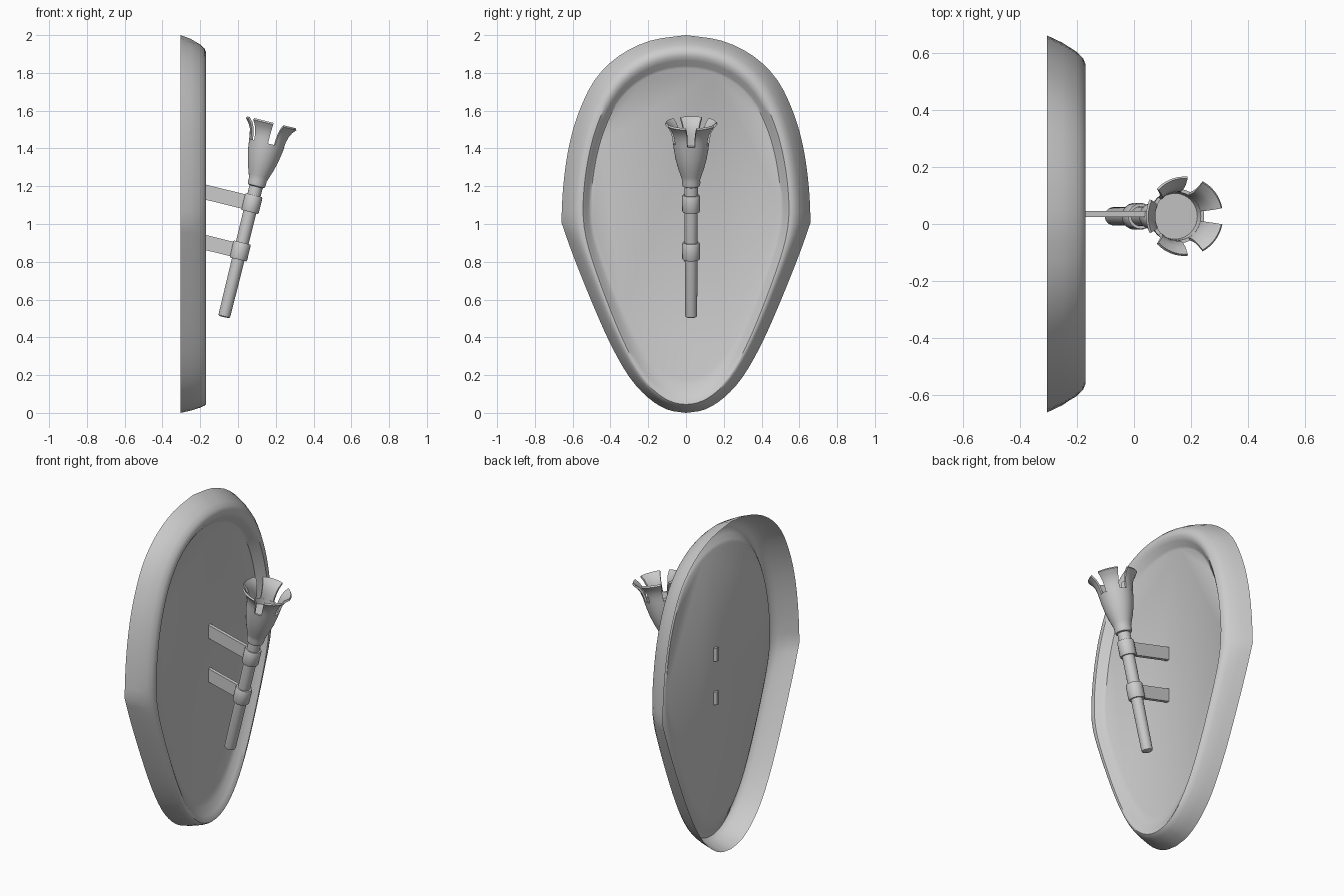
import bpy
from math import sin, cos, pi, radians
from mathutils import Vector, Matrix

if "Cube" in bpy.data.objects:
    bpy.data.objects.remove(bpy.data.objects["Cube"])

# Torch frame: origin at the handle foot, leaning away from the backplate
TILT = radians(13.8)
FOOT_X = -0.072
TORCH = Matrix.Translation((FOOT_X, 0.027, 0.515)) @ Matrix.Rotation(TILT, 4, 'Y')


def make(name, verts, faces, matrix=None, angle=35):
    mesh = bpy.data.meshes.new(name)
    mesh.from_pydata(verts, [], faces)
    if matrix:
        mesh.transform(matrix)
    mesh.update()
    ob = bpy.data.objects.new(name, mesh)
    bpy.context.collection.objects.link(ob)
    bpy.ops.object.select_all(action='DESELECT')
    ob.select_set(True)
    bpy.context.view_layer.objects.active = ob
    bpy.ops.object.shade_smooth_by_angle(angle=radians(angle))
    return ob


def loft(name, rings, cap_start=False, cap_end=False, matrix=None, angle=35):
    n = len(rings[0])
    verts = [v for r in rings for v in r]
    faces = [(k * n + i, k * n + (i + 1) % n, (k + 1) * n + (i + 1) % n, (k + 1) * n + i)
             for k in range(len(rings) - 1) for i in range(n)]
    if cap_start:
        faces.append(tuple(reversed(range(n))))
    if cap_end:
        faces.append(tuple(range(len(verts) - n, len(verts))))
    return make(name, verts, faces, matrix, angle)


def lathe(name, profile, segs=32, **kw):
    rings = [[(r * cos(2 * pi * i / segs), r * sin(2 * pi * i / segs), z)
              for i in range(segs)] for r, z in profile]
    return loft(name, rings, matrix=TORCH, **kw)


def smooth_path(pts, steps=3):
    # Catmull-Rom through the points
    p = [Vector(q) for q in pts]
    p = [2 * p[0] - p[1]] + p + [2 * p[-1] - p[-2]]
    out = []
    for a, b, c, d in zip(p, p[1:], p[2:], p[3:]):
        for s in range(steps):
            t = s / steps
            out.append(0.5 * (2 * b + (c - a) * t + (2 * a - 5 * b + 4 * c - d) * t * t
                              + (3 * b - a - 3 * c + d) * t ** 3))
    return out + [p[-2]]


def relax(pts, times):
    # Round off the corners of a closed outline
    for _ in range(times):
        pts = [p * 0.5 + (pts[i - 1] + pts[(i + 1) % len(pts)]) * 0.25 for i, p in enumerate(pts)]
    return pts


def unit(pts):
    # Rescale an outline to half width 1 and height 0..1
    w = max(p.x for p in pts)
    lo, hi = min(p.y for p in pts), max(p.y for p in pts)
    return [Vector((p.x / w, (p.y - lo) / (hi - lo))) for p in pts]


# Backplate outline: narrow foot, corner at the widest point, round top
lower = [(0, 0), (0.1, 0.018), (0.2, 0.08), (0.3, 0.19), (0.4, 0.365), (0.5, 0.59), (0.6, 0.84), (0.66, 1.01)]
upper = [(0.66, 1.01), (0.65, 1.2), (0.622, 1.4), (0.572, 1.58), (0.485, 1.76), (0.355, 1.89), (0.19, 1.97), (0, 2)]
half = smooth_path(lower)[:-1] + smooth_path(upper)
outline = half + [Vector((-v.x, v.y)) for v in reversed(half[1:-1])]

# Backplate: open behind, raised rim, sunken flat panel
# (x, half width, bottom, top, corner rounding)
steps = [(-0.305, 0.66, 0.0, 2.0, 0), (-0.25, 0.634, 0.012, 1.98, 0), (-0.2, 0.602, 0.028, 1.95, 2),
         (-0.178, 0.58, 0.038, 1.93, 4), (-0.17, 0.56, 0.045, 1.912, 6), (-0.17, 0.545, 0.05, 1.89, 8),
         (-0.185, 0.53, 0.08, 1.866, 8), (-0.207, 0.515, 0.13, 1.838, 8), (-0.217, 0.502, 0.18, 1.823, 8)]
rings = [[(x, v.x * w, lo + (hi - lo) * v.y) for v in unit(relax(outline, n))]
         for x, w, lo, hi, n in steps]
loft("backplate", rings, cap_end=True, angle=40)

# Handle with rounded foot
lathe("handle", [(0.024, -0.008), (0.03, -0.004), (0.032, 0.004), (0.036, 0.72)],
      cap_start=True, cap_end=True)

# Cup with collar, hollow mouth and floor
lathe("cup", [(0.036, 0.703), (0.045, 0.707), (0.049, 0.722), (0.048, 0.74), (0.055, 0.763),
              (0.068, 0.8), (0.081, 0.848), (0.090, 0.895), (0.096, 0.94),
              (0.084, 0.94), (0.08, 0.905)], segs=40, cap_start=True, cap_end=True)

# Five flared petals round the mouth
outer = [(0.0955, 0.935), (0.099, 0.965), (0.106, 0.995), (0.12, 1.022), (0.139, 1.044)]
inner = [(0.084, 0.935), (0.087, 0.968), (0.095, 1.001), (0.11, 1.03), (0.133, 1.053)]
section = outer + inner[::-1]
for k, mid in enumerate((180, 111, 37, -37, -111)):
    rings = []
    for j in range(9):
        a = radians(mid + 50 * (j / 8 - 0.5))
        # reversed so that the faces point outwards
        rings.append([(r * cos(a), r * sin(a), z) for r, z in reversed(section)])
    loft(f"petal_{k + 1}", rings, cap_start=True, cap_end=True, matrix=TORCH)

# Two clamps: collar round the handle and flat arm poking through the panel
for name, z in (("upper", 0.611), ("lower", 0.352)):
    h = 0.046
    lathe(f"{name}_clamp_collar", [(0.033, z - h), (0.044, z - h), (0.047, z - h + 0.006),
                                   (0.047, z + h - 0.006), (0.044, z + h), (0.033, z + h)], segs=24)
    b = 0.039
    corners = [(0.018, -b), (0.018, b), (-0.003, b), (-0.003, -b)]
    # the far end is cut upright, parallel to the panel
    far = [((-0.24 - FOOT_X - (z + s) * sin(TILT)) / cos(TILT), y, z + s) for y, s in corners]
    near = [(-0.025, y, z + s) for y, s in corners]
    loft(f"{name}_clamp_arm", [far[::-1], near[::-1]], cap_start=True, cap_end=True, matrix=TORCH)
